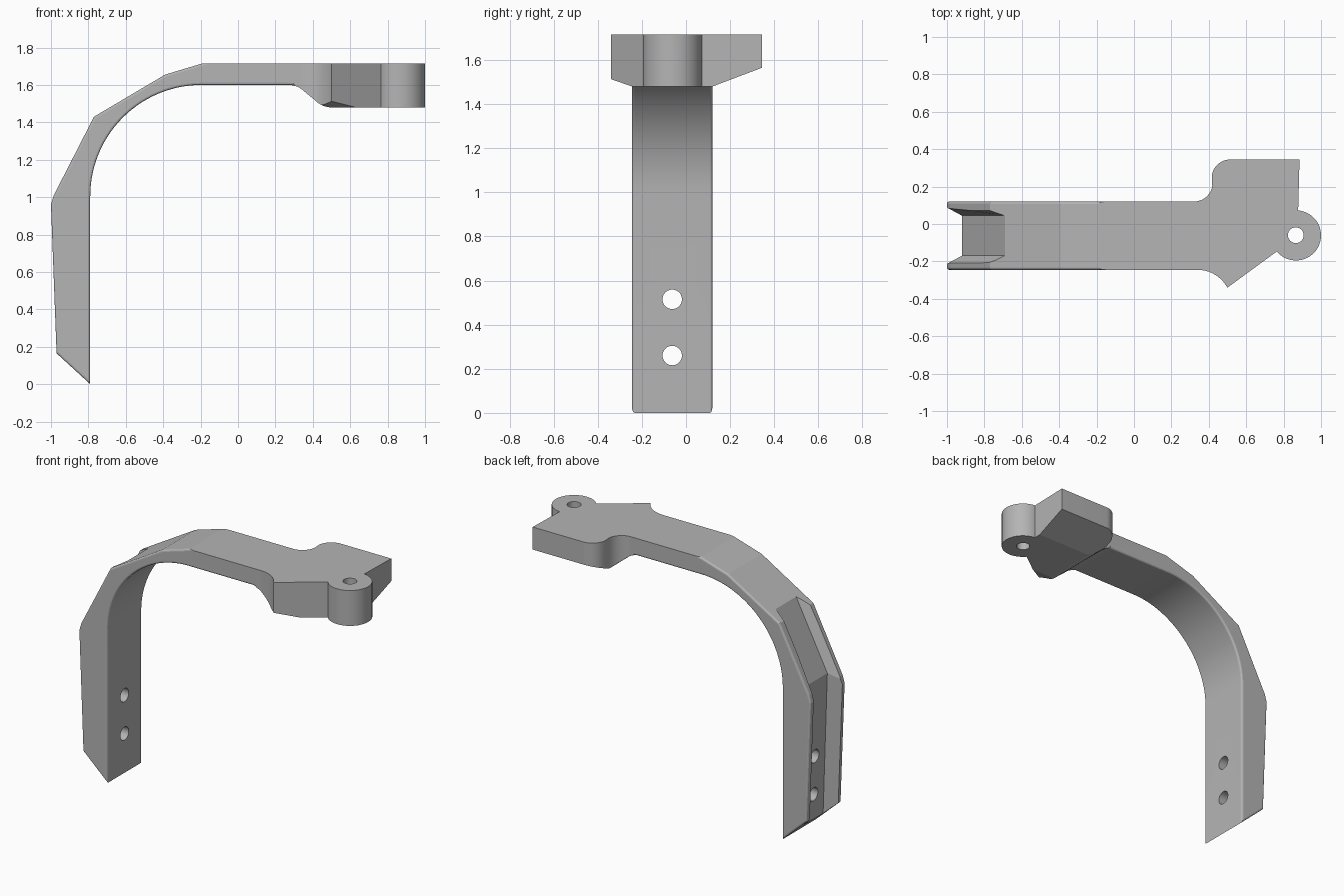
import bpy, bmesh, math
from mathutils import Vector

cube = bpy.data.objects.get("Cube")
if cube:
    bpy.data.objects.remove(cube, do_unlink=True)

steel = bpy.data.materials.new("plain grey")
grey = (0.46, 0.46, 0.46, 1)
steel.diffuse_color = grey
steel.use_nodes = True
steel.node_tree.nodes["Principled BSDF"].inputs["Base Color"].default_value = grey


def arc(cx, cy, r, start, end, steps):
    angles = [math.radians(start + (end - start) * i / steps) for i in range(steps + 1)]
    return [(cx + r * math.cos(a), cy + r * math.sin(a)) for a in angles]


def loft(name, rings):
    """Closed solid through matching rings of points."""
    bm = bmesh.new()
    loops = [[bm.verts.new(p) for p in ring] for ring in rings]
    n = len(loops[0])
    for a, b in zip(loops, loops[1:]):
        for i in range(n):
            j = (i + 1) % n
            bm.faces.new((a[i], a[j], b[j], b[i]))
    bm.faces.new(loops[0])
    bm.faces.new(loops[-1])
    bmesh.ops.recalc_face_normals(bm, faces=bm.faces)
    mesh = bpy.data.meshes.new(name)
    bm.to_mesh(mesh)
    bm.free()
    mesh.materials.append(steel)
    obj = bpy.data.objects.new(name, mesh)
    bpy.context.collection.objects.link(obj)
    return obj


def prism(name, points, axis, low, high):
    """Extrude a 2D outline along an axis."""
    def place(p, h):
        q = list(p)
        q.insert("xyz".index(axis), h)
        return q
    return loft(name, [[place(p, h) for p in points] for h in (low, high)])


def boolean(target, tool, operation):
    tool.hide_render = True
    mod = target.modifiers.new("cut", 'BOOLEAN')
    mod.object, mod.operation, mod.solver = tool, operation, 'EXACT'
    bpy.context.view_layer.objects.active = target
    bpy.ops.object.modifier_apply(modifier=mod.name)
    bpy.data.objects.remove(tool, do_unlink=True)


LEFT, RIGHT = 0.12, -0.245
MID = (LEFT + RIGHT) / 2

# Curved arm seen from the side
side = [(-0.79, 0), (-0.97, 0.165), (-1, 0.96), (-0.985, 1.01), (-0.77, 1.43),
        (-0.39, 1.655), (-0.19, 1.715), (1.1, 1.715), (1.1, 1.48)]
side += arc(0.5, 1.6, 0.12, 270, 225, 8)
side += arc(0.27, 1.48, 0.12, 45, 90, 8)
side += arc(-0.195, 1.005, 0.595, 90, 180, 28)
bracket = prism("curved_bracket", side, "y", -0.6, 0.6)

# Arm, head and round boss seen from above
plan = [(-1.2, LEFT)]
plan += arc(0.32, LEFT + 0.1, 0.1, -90, -10, 12)
plan += arc(0.515, 0.245, 0.1, 170, 90, 12)
plan += [(0.885, 0.345)]
plan += arc(0.866, -0.061, 0.134, 85, -140, 40)
plan += arc(0.34, RIGHT - 0.18, 0.18, 28, 90, 10)
plan += [(-1.2, RIGHT)]
boolean(bracket, prism("plan_cutter", plan, "z", -0.2, 2), 'INTERSECT')

# Sloped undersides of the head
for y, slope, sign in ((LEFT, 0.378, 1), (RIGHT, 0.35, -1)):
    wedge = [(y + sign * d, 1.48 + slope * d) for d in (-0.02, 0.4)]
    wedge += [(y + sign * 0.4, 1.3), (y - sign * 0.02, 1.3)]
    boolean(bracket, prism("wedge_cutter", wedge, "x", 0.3, 1.3), 'DIFFERENCE')

# Rounded long edges of the arm
bm = bmesh.new()
bm.from_mesh(bracket.data)


def on_arm_side(v):
    return v.co.x < 0.31 and min(abs(v.co.y - LEFT), abs(v.co.y - RIGHT)) < 0.001


edges = [e for e in bm.edges if all(map(on_arm_side, e.verts))
         and abs(e.verts[0].co.y - e.verts[1].co.y) < 0.01
         and e.calc_face_angle(0) > 1]
bmesh.ops.bevel(bm, geom=edges, offset=0.012, segments=3, profile=0.5, affect='EDGES')
bm.to_mesh(bracket.data)
bm.free()

# Tapered channel down the back of the arm
floor = [Vector(p) for p in ((-0.885, -0.03), (-0.92, 1.03), (-0.62, 1.615))]
rim = [Vector(p) for p in ((-0.963, -0.03), (-1, 0.99), (-0.69, 1.65))]
rings = []
for f, r in zip(floor, rim):
    o = r * 2 - f
    rings.append([(f.x, MID - 0.107, f.y), (f.x, MID + 0.107, f.y),
                  (o.x, MID + 0.193, o.y), (o.x, MID - 0.193, o.y)])
boolean(bracket, loft("channel_cutter", rings), 'DIFFERENCE')

# Screw holes and boss hole
for z in (0.26, 0.515):
    hole = arc(MID, z, 0.044, 0, 351, 39)
    boolean(bracket, prism("hole_cutter", hole, "x", -1.3, -0.5), 'DIFFERENCE')
hole = arc(0.865, -0.06, 0.042, 0, 351, 39)
boolean(bracket, prism("hole_cutter", hole, "z", 1.3, 2), 'DIFFERENCE')

# Shading
bpy.ops.object.select_all(action='DESELECT')
bracket.select_set(True)
bpy.context.view_layer.objects.active = bracket
bpy.ops.object.shade_smooth_by_angle(angle=math.radians(9.5))
